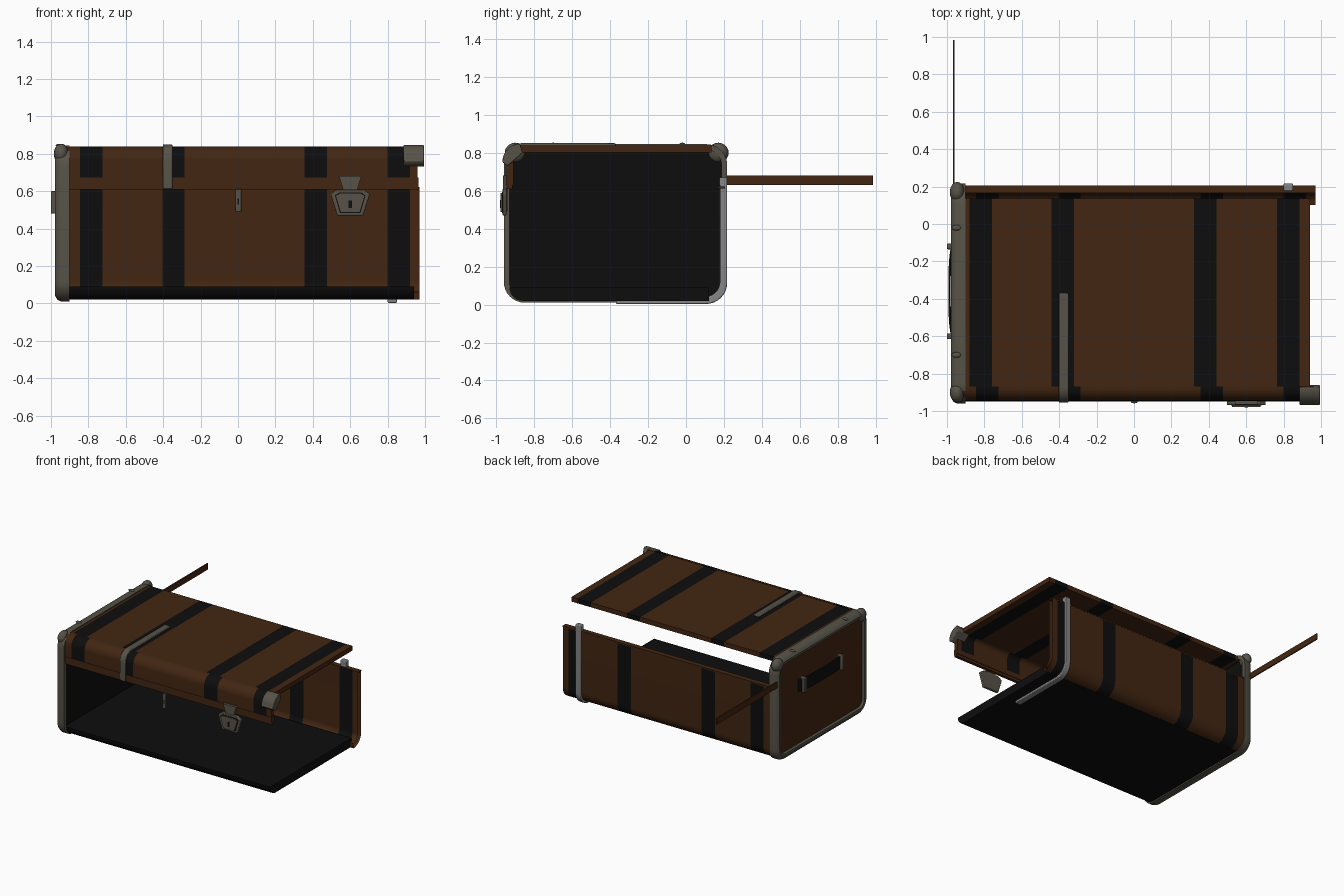
import bpy, bmesh
from math import sin, cos, pi, radians
from mathutils import Vector, Matrix

cube = bpy.data.objects.get("Cube")
if cube:
    bpy.data.objects.remove(cube, do_unlink=True)


def material(name, rgb):
    m = bpy.data.materials.new(name)
    m.use_nodes = True
    m.diffuse_color = (*rgb, 1)
    bsdf = m.node_tree.nodes["Principled BSDF"]
    bsdf.inputs["Base Color"].default_value = (*rgb, 1)
    bsdf.inputs["Roughness"].default_value = 0.7
    return m


BROWN, BLACK, METAL, SILVER = range(4)
MATS = [material("brown_leather", (0.055, 0.019, 0.006)),
        material("black_leather", (0.004, 0.004, 0.004)),
        material("dull_metal", (0.095, 0.086, 0.065)),
        material("silver_metal", (0.24, 0.24, 0.24))]


def finish(name, bm, bevel=0.0):
    bmesh.ops.recalc_face_normals(bm, faces=bm.faces)
    mesh = bpy.data.meshes.new(name)
    bm.to_mesh(mesh)
    bm.free()
    for m in MATS:
        mesh.materials.append(m)
    mesh.shade_smooth()
    mesh.set_sharp_from_angle(angle=radians(35))
    ob = bpy.data.objects.new(name, mesh)
    bpy.context.collection.objects.link(ob)
    if bevel:
        mod = ob.modifiers.new("Bevel", "BEVEL")
        mod.width, mod.segments = bevel, 2
        mod.limit_method = "ANGLE"
    return ob


ALONG_X = lambda u, v, w: (w, u, v)
ALONG_Y = lambda u, v, w: (u, w, v)
ALONG_Z = lambda u, v, w: (v, u, w)


def prism(name, pts, cuts, mats, place=ALONG_X, caps=True, bevel=0.0):
    """Sweep a closed 2D profile through the cuts, one material per span."""
    bm = bmesh.new()
    rings = [[bm.verts.new(place(u, v, w)) for u, v in pts] for w in cuts]
    n = len(pts)
    for a, b, m in zip(rings, rings[1:], mats):
        for i in range(n):
            j = (i + 1) % n
            bm.faces.new((a[i], a[j], b[j], b[i])).material_index = m
    if caps:
        bm.faces.new(rings[0]).material_index = mats[0]
        bm.faces.new(rings[-1]).material_index = mats[-1]
    return finish(name, bm, bevel)


def box(name, x, y, z, mat, bevel=0.0):
    pts = [(y[0], z[0]), (y[1], z[0]), (y[1], z[1]), (y[0], z[1])]
    return prism(name, pts, x, [mat], bevel=bevel)


def arc(cu, cv, r, a0, a1, n=8):
    angles = [radians(a0 + (a1 - a0) * i / n) for i in range(n + 1)]
    return [(cu + r * cos(a), cv + r * sin(a)) for a in angles]


def thick(path, t):
    """Turn an open path into a closed band; positive t adds to its left."""
    pts = [Vector(p) for p in path]
    inner = []
    for i, p in enumerate(pts):
        d = (pts[min(i + 1, len(pts) - 1)] - pts[max(i - 1, 0)]).normalized()
        inner.append(p + Vector((-d.y, d.x)) * t)
    return path + [tuple(p) for p in reversed(inner)]


def strapped(x0, x1, shift=0.0):
    """Cuts and materials for a panel with four black straps."""
    cuts, mats = [x0], []
    for s in (-0.845, -0.405, 0.355, 0.80):
        cuts += [s + shift, s + shift + 0.12]
        mats += [BROWN, BLACK]
    return cuts + [x1], mats + [BROWN]


# Floor slab with a rounded front edge
floor = [(0.12, 0.09), (0.12, 0.02)] + arc(-0.86, 0.09, 0.07, 270, 180)
prism("floor_slab", floor, [-0.92, 0.94], [BLACK])

# Back wall: hollow curved panel, open at its free end
wall = [(0.205, 0.62)] + arc(0.105, 0.12, 0.1, 0, -90)
prism("back_wall", thick(wall, -0.04), *strapped(-0.92, 0.97), caps=False)
box("back_wall_top", (-0.92, 0.97), (0.165, 0.206), (0.612, 0.622), BROWN)

# Lid: flat top and curved front flap
cuts, mats = strapped(-0.92, 0.94, -0.035)
prism("lid_top", [(-0.87, 0.80), (0.135, 0.80), (0.135, 0.838), (-0.87, 0.838)],
      cuts, mats)
flap = arc(-0.87, 0.765, 0.075, 90, 180) + [(-0.945, 0.67)]
prism("lid_front", thick(flap, 0.035), *strapped(-0.92, 0.96))
box("lid_front_trim", (-0.92, 0.965), (-0.948, -0.91), (0.63, 0.672), BROWN)
box("lid_front_lip", (-0.92, 0.965), (-0.94, -0.915), (0.61, 0.63), BROWN)

# Loose trim strip sticking out behind
box("loose_trim", (-0.968, -0.959), (0.2, 0.985), (0.63, 0.68), BROWN)


# End panel and its metal rim, both rounded rectangles
def outline(inset):
    y0, y1, z0, z1 = -0.96 + inset, 0.217 - inset, 0.01 + inset, 0.845 - inset
    r = 0.11 - inset
    return (arc(y1 - r, z1 - r, r, 0, 90) + arc(y0 + r, z1 - r, r, 90, 180)
            + arc(y0 + r, z0 + r, r, 180, 270) + arc(y1 - r, z0 + r, r, 270, 360))


prism("end_panel", outline(0.02), [-0.96, -0.945, -0.93], [BROWN, BLACK])

bm = bmesh.new()
section = [(-0.90, 0.0), (-0.945, 0.0), (-0.966, 0.01), (-0.978, 0.03),
           (-0.975, 0.05), (-0.955, 0.06), (-0.94, 0.03), (-0.90, 0.03)]
rings = [[bm.verts.new((x, y, z)) for y, z in outline(i)] for x, i in section]
for k, a in enumerate(rings):
    b = rings[(k + 1) % len(rings)]
    for i in range(len(a)):
        j = (i + 1) % len(a)
        bm.faces.new((a[i], a[j], b[j], b[i])).material_index = METAL
finish("end_rim", bm)


def blob(name, centre, size):
    bm = bmesh.new()
    place = Matrix.Translation(centre) @ Matrix.Diagonal((*size, 1))
    bmesh.ops.create_uvsphere(bm, u_segments=16, v_segments=10, radius=1, matrix=place)
    for f in bm.faces:
        f.material_index = METAL
    return finish(name, bm)


# Rim clips and corner knobs
for y in (-0.70, -0.02):
    blob("rim_clip", (-0.95, y, 0.845), (0.025, 0.015, 0.008))
for y in (-0.90, 0.17):
    blob("rim_corner", (-0.945, y, 0.80), (0.04, 0.055, 0.053))

# Corner cap on the free end of the lid
cap = arc(-0.875, 0.755, 0.092, 90, 180) + [(-0.967, 0.75), (-0.94, 0.73), (-0.86, 0.80)]
prism("lid_corner_cap", cap, [0.885, 0.995], [METAL], bevel=0.025)

# Metal bands: one over the lid, one around the back wall
band = [(-0.37, 0.85)] + arc(-0.87, 0.765, 0.085, 90, 180) + [(-0.955, 0.612)]
prism("lid_band", thick(band, 0.02), [-0.402, -0.35], [METAL], bevel=0.006)
band = [(0.217, 0.67)] + arc(0.105, 0.115, 0.112, 0, -90) + [(-0.37, 0.003)]
prism("back_band", thick(band, -0.04), [0.80, 0.85], [SILVER], bevel=0.006)

# Latch: hooked upper plate, tapered body and raised inner plates


def mirrored(half):
    return [(0.6 + x, z) for x, z in half] + [(0.6 - x, z) for x, z in reversed(half)]


def plate(name, half, y, mat=METAL, bevel=0.0):
    prism(name, mirrored(half), y, [mat], ALONG_Y, bevel=bevel)


plate("latch_hook", [(0.035, 0.60), (0.06, 0.68)], [-0.965, -0.945])
plate("latch_body", [(0.07, 0.47), (0.105, 0.585), (0.07, 0.61)], [-0.968, -0.945],
      bevel=0.005)
plate("latch_groove", [(0.055, 0.483), (0.082, 0.578), (0.06, 0.592)], [-0.970, -0.966],
      BLACK)
plate("latch_face", [(0.05, 0.488), (0.076, 0.575), (0.055, 0.587)], [-0.978, -0.966])
plate("latch_slot", [(0.01, 0.51), (0.01, 0.55)], [-0.980, -0.976], BLACK)

# Hanging lock plate with keyhole
box("lock_plate", (-0.015, 0.018), (-0.957, -0.94), (0.49, 0.612), METAL, 0.004)
box("lock_keyhole", (-0.003, 0.006), (-0.960, -0.955), (0.53, 0.56), BLACK)

# Carrying handle on the end panel, with metal loops
grip = [(-0.36 + 0.29 * t, -0.962 - 0.03 * (1 - t ** 4))
        for t in [i / 8 for i in range(-8, 9)]]
prism("handle_grip", thick(grip, 0.012), [0.49, 0.59], [BLACK], ALONG_Z, bevel=0.004)
for y in (-0.60, -0.12):
    box("handle_loop", (-1.0, -0.955), (y - 0.015, y + 0.015), (0.48, 0.60), METAL, 0.005)
